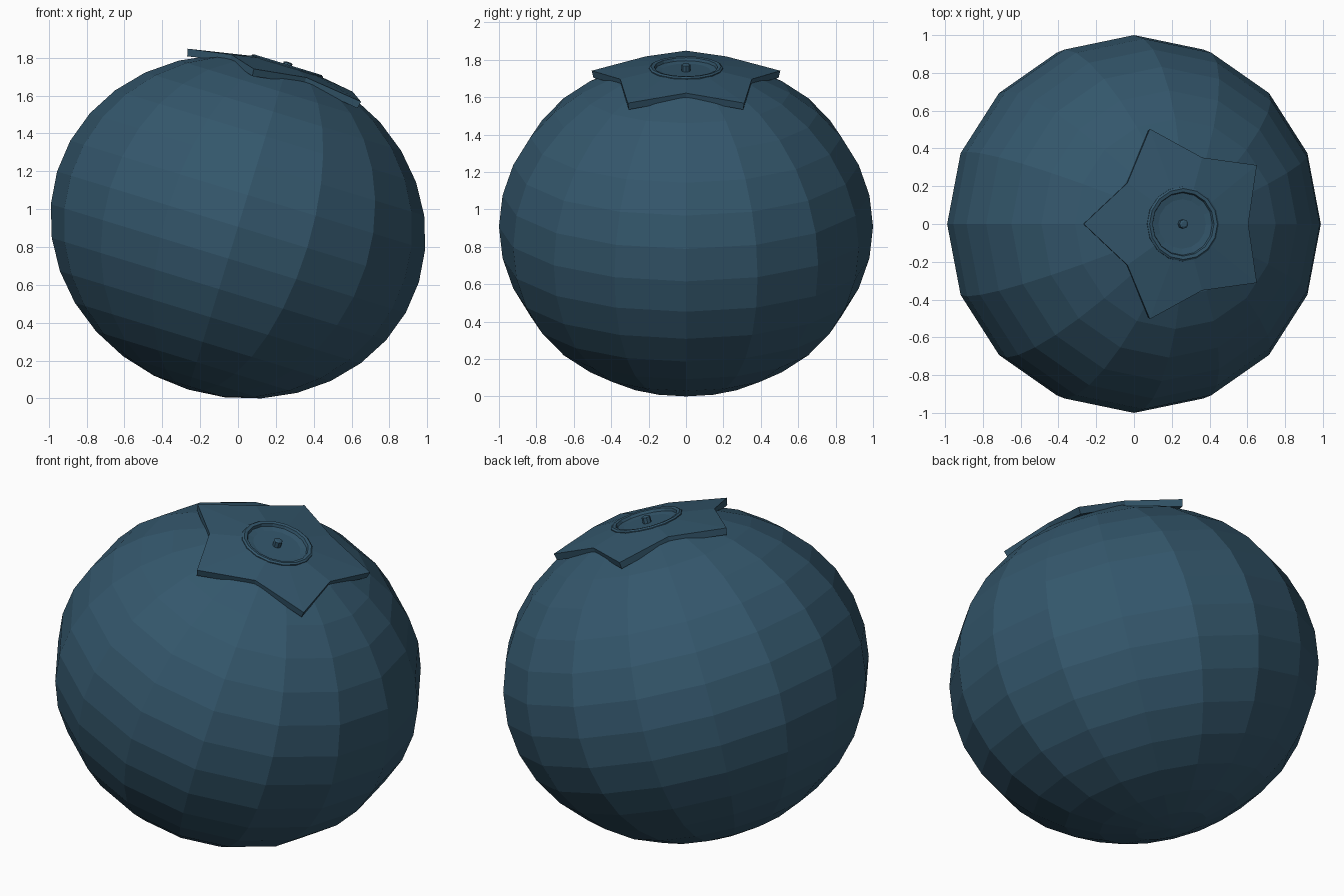
import bpy, bmesh, math
from mathutils import Matrix

if "Cube" in bpy.data.objects:
    bpy.data.objects.remove(bpy.data.objects["Cube"])

TILT = Matrix.Translation((0, 0, 0.905)) @ Matrix.Rotation(math.radians(17), 4, 'Y')

def material(name, color):
    m = bpy.data.materials.new(name)
    m.diffuse_color = (*color, 1)
    m.use_nodes = True
    m.node_tree.nodes["Principled BSDF"].inputs["Base Color"].default_value = m.diffuse_color
    return m

skin = material("berry blue", (0.034, 0.095, 0.150))

def finish(bm, name):
    bmesh.ops.recalc_face_normals(bm, faces=bm.faces)
    bm.transform(TILT)
    me = bpy.data.meshes.new(name)
    bm.to_mesh(me)
    bm.free()
    me.materials.append(skin)
    ob = bpy.data.objects.new(name, me)
    bpy.context.collection.objects.link(ob)
    return ob

def rings(bm, loops, close=False):
    """Bridge equal-length loops of points with quads."""
    vs = [[bm.verts.new(p) for p in loop] for loop in loops]
    n = len(vs[0])
    pairs = list(zip(vs, vs[1:])) + ([(vs[-1], vs[0])] if close else [])
    for a, b in pairs:
        for i in range(n):
            j = (i + 1) % n
            bm.faces.new((a[i], a[j], b[j], b[i]))
    return vs

def circle(r, z, n):
    return [(r * math.cos(2 * math.pi * i / n), r * math.sin(2 * math.pi * i / n), z)
            for i in range(n)]

# Berry body: squashed low-poly sphere with a dimple at the crown
bm = bmesh.new()
bmesh.ops.create_uvsphere(bm, u_segments=16, v_segments=16, radius=1)
for v in bm.verts:
    v.co.z *= 0.9
    if v.co.z > 0.895:
        v.co.z = 0.85
finish(bm, "berry_body")

# Five-pointed crown, drooping towards the tips
def star(r_tip, z_tip, r_notch, z_notch):
    pts = []
    for i in range(10):
        a = math.pi + i * math.pi / 5
        r, z = ((r_tip, z_tip), (r_notch, z_notch))[i % 2]
        pts.append((r * math.cos(a), r * math.sin(a), z))
    return pts

bm = bmesh.new()
rings(bm, [star(0.19, 0.886, 0.19, 0.886),
           star(0.53, 0.822, 0.37, 0.860),
           star(0.52, 0.783, 0.365, 0.825),
           star(0.19, 0.850, 0.19, 0.850)], close=True)
finish(bm, "crown_star")

# Raised rim around the crown hollow, with its floor
bm = bmesh.new()
loops = rings(bm, [circle(0.198, 0.86, 16), circle(0.198, 0.889, 16),
                   circle(0.188, 0.896, 16), circle(0.170, 0.893, 16),
                   circle(0.163, 0.872, 16)])
bm.faces.new(loops[-1])
finish(bm, "crown_rim")

# Small nub in the middle
bm = bmesh.new()
loops = rings(bm, [circle(0.024, 0.86, 8), circle(0.024, 0.905, 8), circle(0.014, 0.910, 8)])
bm.faces.new(loops[-1])
finish(bm, "crown_nub")

# Rest the berry on z = 0
low = min(v.co.z for o in bpy.data.objects for v in o.data.vertices)
for o in bpy.data.objects:
    o.data.transform(Matrix.Translation((0, 0, -low)))
